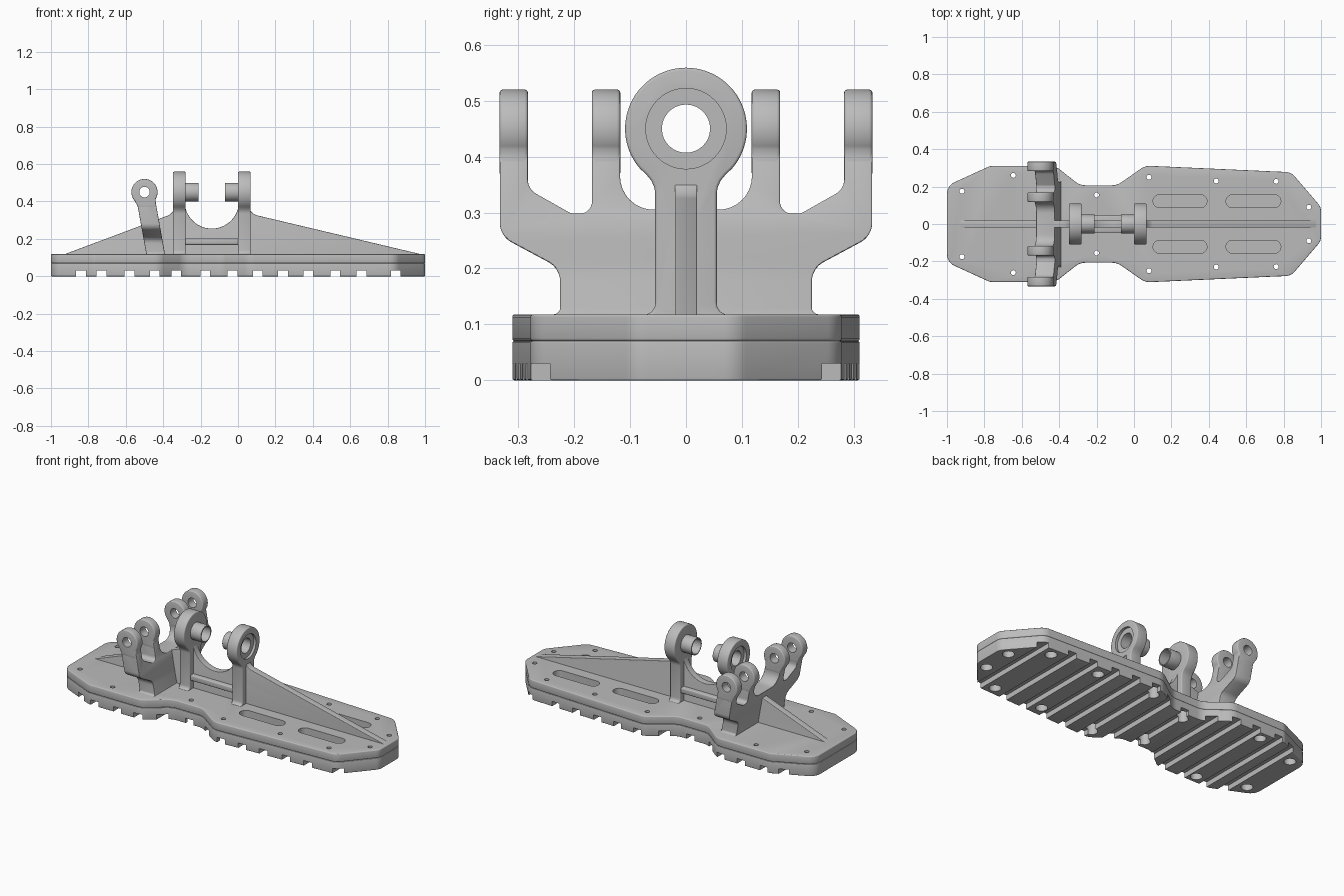
import bpy, bmesh
from math import cos, sin, tan, radians
from mathutils import Vector

cube = bpy.data.objects.get("Cube")
if cube:
    bpy.data.objects.remove(cube, do_unlink=True)

metal = bpy.data.materials.new("grey metal")
metal.use_nodes = True
GREY = (0.5, 0.5, 0.5, 1)
metal.diffuse_color = GREY
metal.node_tree.nodes["Principled BSDF"].inputs["Base Color"].default_value = GREY


def activate(obj):
    bpy.ops.object.select_all(action="DESELECT")
    obj.select_set(True)
    bpy.context.view_layer.objects.active = obj


def rounded(points, steps=8):
    """Outline from (u, v, radius) corners, with each corner turned into an arc."""
    out = []
    for i, (u, v, r) in enumerate(points):
        p = Vector((u, v))
        if not r:
            out.append(p)
            continue
        a = (Vector(points[i - 1][:2]) - p).normalized()
        b = (Vector(points[(i + 1) % len(points)][:2]) - p).normalized()
        half = a.angle(b) / 2
        centre = p + (a + b).normalized() * r / sin(half)
        start = p + a * r / tan(half) - centre
        end = p + b * r / tan(half) - centre
        sweep = start.angle_signed(end)
        for k in range(steps + 1):
            t = -sweep * k / steps
            out.append(centre + Vector((start.x * cos(t) - start.y * sin(t),
                                        start.x * sin(t) + start.y * cos(t))))
    return out


def arc(u, v, r, a0=0, a1=360, n=48):
    count = n if a1 - a0 == 360 else n + 1
    return [Vector((u + r * cos(radians(a0 + (a1 - a0) * k / n)),
                    v + r * sin(radians(a0 + (a1 - a0) * k / n)))) for k in range(count)]


def mirrored(half):
    """Mirror image of a right-hand outline across u = 0, in reverse order."""
    return [(-p[0],) + tuple(p[1:]) for p in reversed(half)]


def prism(name, outlines, axis, lo, hi, bevel=0.0):
    """Extrude one or more outlines along an axis."""
    place = {"x": lambda u, v, w: (w, u, v),
             "y": lambda u, v, w: (u, w, v),
             "z": lambda u, v, w: (u, v, w)}[axis]
    bm = bmesh.new()
    for pts in outlines:
        ends = [[bm.verts.new(place(p[0], p[1], w)) for p in pts] for w in (lo, hi)]
        for ring in ends:
            bm.faces.new(ring)
        for i in range(len(pts)):
            bm.faces.new((ends[0][i - 1], ends[0][i], ends[1][i], ends[1][i - 1]))
    bmesh.ops.recalc_face_normals(bm, faces=bm.faces)
    mesh = bpy.data.meshes.new(name)
    bm.to_mesh(mesh)
    bm.free()
    mesh.materials.append(metal)
    obj = bpy.data.objects.new(name, mesh)
    bpy.context.collection.objects.link(obj)
    if bevel:
        mod = obj.modifiers.new("soft_edges", "BEVEL")
        mod.width, mod.segments, mod.limit_method = bevel, 3, "ANGLE"
        mod.angle_limit = radians(35)
        activate(obj)
        bpy.ops.object.modifier_apply(modifier=mod.name)
    return obj


def cut(obj, cutter):
    """Subtract a cutter and discard it."""
    mod = obj.modifiers.new("cut", "BOOLEAN")
    mod.operation, mod.solver, mod.object = "DIFFERENCE", "EXACT", cutter
    cutter.hide_render = True
    activate(obj)
    bpy.ops.object.modifier_apply(modifier=mod.name)
    bpy.data.objects.remove(cutter, do_unlink=True)


parts = []

# Base: ribbed sole and slotted top plate share one waisted outline
side = [(1, .09, .06), (.84, .277, .07), (.06, .312, .09), (-.09, .207, .09),
        (-.29, .207, .09), (-.42, .31, .09), (-.77, .31, .06), (-1, .205, .07)]
outline = rounded(side + [(x, -y, r) for x, y, r in reversed(side)])
sole = prism("sole", [outline], "z", 0, .07, .003)
plate = prism("top_plate", [outline], "z", .07, .118, .005)

bolts = [(-.92, .175), (-.645, .26), (-.2, .155), (.08, .25), (.44, .23), (.76, .228), (.935, .09)]
bolts = [(x, s * y) for x, y in bolts for s in (1, -1)]
cut(plate, prism("bolt_cutter", [arc(x, y, .013, n=20) for x, y in bolts], "z", 0, .2))
cut(sole, prism("bore_cutter", [arc(x, y, .032, n=28) for x, y in bolts], "z", -.1, .2))

slots = [arc(x1, s * .122, .035, -90, 90, 14) + arc(x0, s * .122, .035, 90, 270, 14)
         for x0, x1 in ((.137, .355), (.527, .75)) for s in (1, -1)]
cut(plate, prism("slot_cutter", slots, "z", 0, .2))

# Cross grooves under the sole
grooves = [-.84, -.73, -.58, -.445, -.33, -.175, -.03, .105, .24, .375, .52, .66, .843]
cut(sole, prism("groove_cutter", [[(x - .026, -.1), (x + .026, -.1), (x + .026, .03), (x - .026, .03)]
                                  for x in grooves], "y", -.5, .5))
parts += [sole, plate]

# Long central web with a saddle between the posts
MID = -.14
web = rounded([(-.95, .11, 0), (.99, .11, 0), (.97, .12, 0), (.075, .332, .06), (.055, .375, 0),
               (.02, .375, 0)])
web += arc(MID, .4, .145, -10, -170, 24)
web += rounded([(-.3, .375, 0), (-.335, .375, 0), (-.355, .332, .06), (-.935, .115, 0)])
parts.append(prism("central_web", [web], "y", -.02, .02, .004))
parts.append(prism("web_shelf", [[(-.3, .17), (.02, .17), (.02, .203), (-.3, .203)]],
                   "y", -.046, .046, .006))

# Two ring-topped posts, each with a recessed outer face and a hollow inner boss
stem = [(.072, .105), (.072, .118), (.062, .121), (.056, .131), (.055, .14),
        (.055, .335), (.057, .346), (.062, .357), (.071, .368)]
post = stem + arc(0, .45, .109, -41, 221, 56) + mirrored(stem)
for s, label in ((-1, "right"), (1, "left")):
    def span(a, b):
        return sorted((MID + s * a, MID + s * b))
    ring = prism(label + "_post", [post], "x", *span(.14, .208), .006)
    boss = prism(label + "_boss", [arc(0, .45, .05)], "x", *span(.07, .15), .002)
    cut(ring, prism("recess_cutter", [arc(0, .45, .072)], "x", *span(.193, .3)))
    for obj in (ring, boss):
        cut(obj, prism("bore_cutter", [arc(0, .45, .043)], "x", *span(0, .3)))
        parts.append(obj)

# Leaning double-fork bracket
fork = [(.24, .105, 0), (.24, .118, 0), (.225, .118, .012), (.225, .2, .04), (.333, .258, .04),
        (.333, .45, 0), (.283, .45, 0), (.283, .342, .03), (.205, .298, .02), (.168, .298, .022),
        (.168, .45, 0), (.118, .45, 0), (.118, .305, .06), (.03, .305, 0)]
bracket = prism("fork_bracket", [rounded(fork + mirrored(fork))], "x", -.05, .05, .006)
for v in bracket.data.vertices:
    v.co.x += -.5 + (.45 - v.co.z) * .18
cut(bracket, prism("pin_cutter", [arc(-.5, .45, .028)], "y", -.5, .5))
parts.append(bracket)

# Pin eyes, blended into the leaning arms by a short neck
neck = [(-.548, .395), (-.54, .382), (-.535, .365), (-.435, .365), (-.439, .385), (-.44, .4)]
eye_outline = arc(-.5, .45, .07, -32, 222, 44) + [Vector(p) for p in neck]
for s, label in ((-1, "front"), (1, "back")):
    for lo, hi, where in ((.1175, .1685, "inner"), (.2825, .3335, "outer")):
        eye = prism(f"{label}_{where}_eye", [eye_outline], "y", *sorted((s * lo, s * hi)), .006)
        cut(eye, prism("pin_cutter", [arc(-.5, .45, .028)], "y", -.5, .5))
        parts.append(eye)

for obj in parts:
    activate(obj)
    bpy.ops.object.shade_smooth_by_angle(angle=radians(32))
